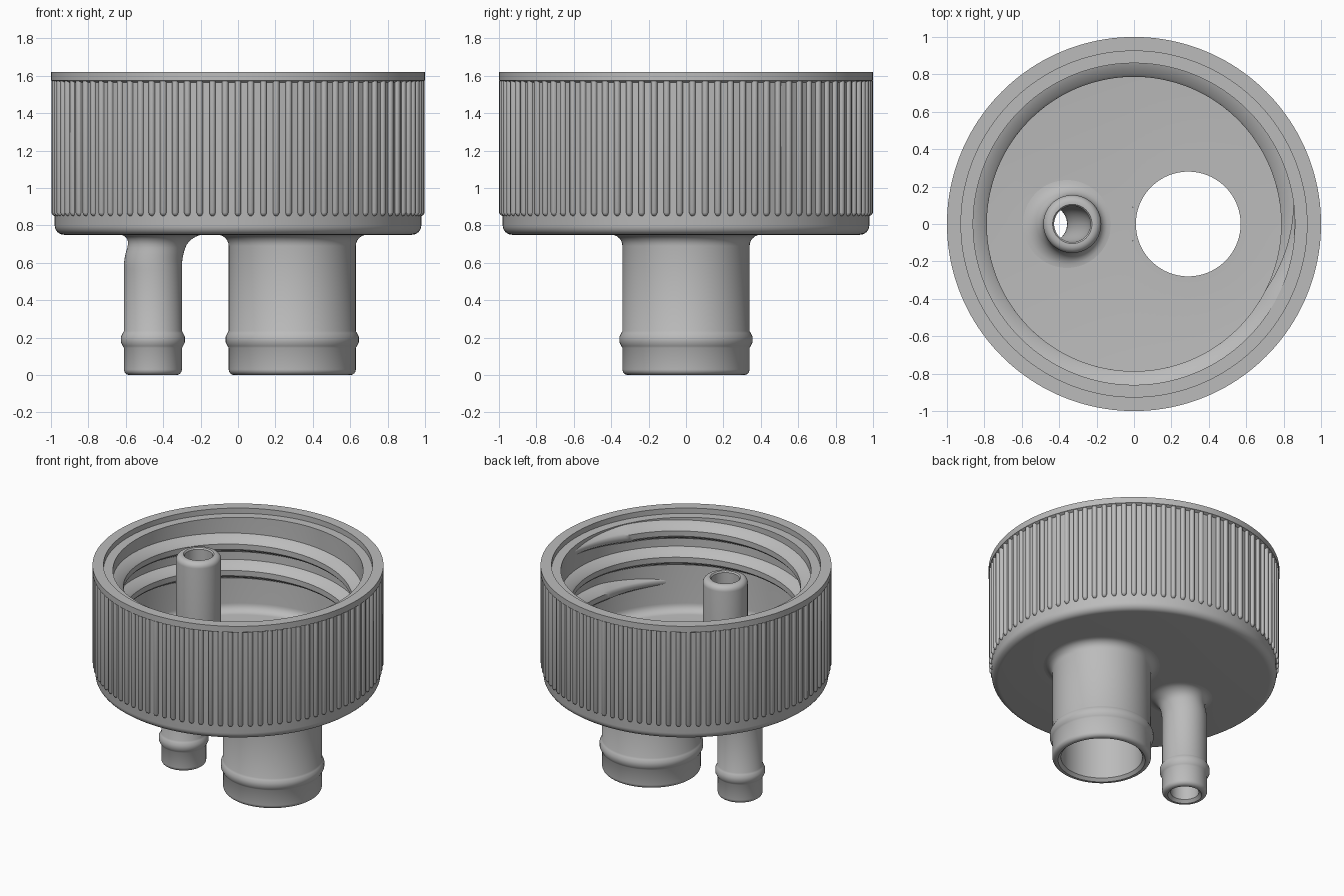
import bpy, bmesh
from math import sin, cos, pi, radians

cube = bpy.data.objects.get("Cube")
if cube:
    bpy.data.objects.remove(cube, do_unlink=True)

grey = bpy.data.materials.new("grey plastic")
grey.use_nodes = True
GREY = (0.5, 0.5, 0.5, 1)
grey.diffuse_color = GREY
grey.node_tree.nodes["Principled BSDF"].inputs["Base Color"].default_value = GREY


def finish(bm, name, angle=35):
    bmesh.ops.recalc_face_normals(bm, faces=bm.faces)
    me = bpy.data.meshes.new(name)
    bm.to_mesh(me)
    bm.free()
    me.materials.append(grey)
    ob = bpy.data.objects.new(name, me)
    bpy.context.collection.objects.link(ob)
    shade(ob, angle)
    return ob


def shade(ob, angle=35):
    bpy.ops.object.select_all(action='DESELECT')
    ob.select_set(True)
    bpy.context.view_layer.objects.active = ob
    bpy.ops.object.shade_smooth_by_angle(angle=radians(angle))


def bridge(bm, a, b):
    n = len(a)
    for i in range(n):
        bm.faces.new((a[i], a[(i + 1) % n], b[(i + 1) % n], b[i]))


def loft(name, rings, segs, centre=lambda z: 0.0, closed=True):
    """Horizontal rings (radius, z) joined in order; closed makes a tube, else the ends are capped."""
    bm = bmesh.new()
    loops = [[bm.verts.new((centre(z) + r * cos(2 * pi * i / segs), r * sin(2 * pi * i / segs), z))
              for i in range(segs)] for r, z in rings]
    for a, b in zip(loops, loops[1:]):
        bridge(bm, a, b)
    if closed:
        bridge(bm, loops[-1], loops[0])
    else:
        bm.faces.new(loops[0])
        bm.faces.new(loops[-1])
    return finish(bm, name)


def arc(r, z, rad, start, end, steps=6):
    """Fillet points around (r, z), angles in degrees."""
    angles = [radians(start + (end - start) * i / steps) for i in range(steps + 1)]
    return [(r + rad * cos(a), z + rad * sin(a)) for a in angles]


BASE, FLOOR, TOP = 0.75, 0.87, 1.62

# Cap shell: underside, outer wall, rim, stepped mouth, inner wall and floor
shell = ([(0.01, BASE)] + arc(0.93, BASE + 0.05, 0.05, -90, 0)
         + [(0.98, 1.565), (1.0, 1.575), (1.0, TOP), (0.925, TOP), (0.925, 1.58), (0.86, 1.58)]
         + arc(0.80, FLOOR + 0.06, 0.06, 0, -90) + [(0.01, FLOOR)])
cap = loft("cap_shell", shell, 160, closed=False)

# Openings in the cap floor for both tubes
for name, x, r in (("wide_cutter", 0.29, 0.31), ("narrow_cutter", -0.385, 0.13)):
    cutter = loft(name, [(r, 0.6), (r, 1.0)], 64, lambda z: x, closed=False)
    cutter.hide_render = True
    mod = cap.modifiers.new(name, 'BOOLEAN')
    mod.operation, mod.solver, mod.object = 'DIFFERENCE', 'EXACT', cutter
    bpy.context.view_layer.objects.active = cap
    bpy.ops.object.modifier_apply(modifier=name)
    bpy.data.objects.remove(cutter, do_unlink=True)
shade(cap)


# Lower tube end: rounded tip, then a raised hose barb
def hose_end(inner, r):
    return ([(inner, 0.02), (inner + 0.02, 0)] + arc(r - 0.03, 0.03, 0.03, -90, 0)
            + [(r, 0.145), (r + 0.006, 0.155), (r + 0.016, 0.175), (r + 0.016, 0.205),
               (r + 0.006, 0.225), (r, 0.235)])


# Wide straight tube
wide = (hose_end(0.28, 0.34) + arc(0.40, 0.69, 0.06, 180, 90)
        + [(0.31, BASE), (0.31, FLOOR), (0.28, FLOOR)])
loft("wide_tube", wide, 96, lambda z: 0.29)


# Narrow tube that shifts sideways through the cap floor
def narrow_centre(z):
    t = min(max((z - 0.58) / 0.42, 0), 1)
    return -0.455 + 0.125 * t * t * (3 - 2 * t)


def spread(r, low, high, steps=8):
    return [(r, low + (high - low) * i / steps) for i in range(steps + 1)]


narrow = (hose_end(0.097, 0.155) + spread(0.155, 0.56, 0.66)
          + arc(0.225, 0.68, 0.07, 180, 90)
          + [(0.155, BASE + 0.01), (0.155, FLOOR - 0.01)]
          + arc(0.235, FLOOR + 0.08, 0.08, 270, 180)
          + spread(0.155, 0.97, 1.02, 3) + arc(0.115, TOP - 0.045, 0.04, 0, 90)
          + [(0.105, TOP - 0.005), (0.097, TOP - 0.015)] + spread(0.097, 1.02, 0.56, 16))
loft("narrow_tube", narrow, 64, narrow_centre)

# Grip ribs around the outer wall, with rounded lower ends
RIBS, HALF, STEPS = 90, 0.018, 6
bm = bmesh.new()
for k in range(RIBS):
    a = 2 * pi * (k + 0.5) / RIBS
    loops = []
    for z, s in ((0.85, 0.35), (0.856, 0.75), (0.868, 1), (1.572, 1)):
        loop = []
        for i in range(STEPS + 1):
            t = pi * i / STEPS
            side, out = HALF * s * cos(t), 0.972 + 0.027 * s * sin(t) ** 0.6
            loop.append(bm.verts.new((out * cos(a) - side * sin(a), out * sin(a) + side * cos(a), z)))
        loops.append(loop)
    for p, q in zip(loops, loops[1:]):
        bridge(bm, p, q)
    bm.faces.new(loops[0])
    bm.faces.new(loops[-1])
finish(bm, "grip_ribs", 50)

# Internal screw thread: rounded ridge on a helix, fading out at both ends
PITCH, START, TURNS, N = 0.2, radians(-55), 2.2, 280
ridge = [(0.88, -0.075), (0.86, -0.07), (0.80, -0.035), (0.787, -0.02),
         (0.787, 0.02), (0.80, 0.035), (0.86, 0.07), (0.88, 0.075)]
bm = bmesh.new()
loops = []
for i in range(N + 1):
    t = TURNS * i / N
    a = START + 2 * pi * t
    fade = min(1, t / 0.12, (TURNS - t) / 0.12)
    z = 1.09 + PITCH * t
    loops.append([bm.verts.new(((0.88 - (0.88 - r) * fade) * cos(a),
                                (0.88 - (0.88 - r) * fade) * sin(a), z + dz * (0.3 + 0.7 * fade)))
                  for r, dz in ridge])
for p, q in zip(loops, loops[1:]):
    bridge(bm, p, q)
finish(bm, "screw_thread", 40)
